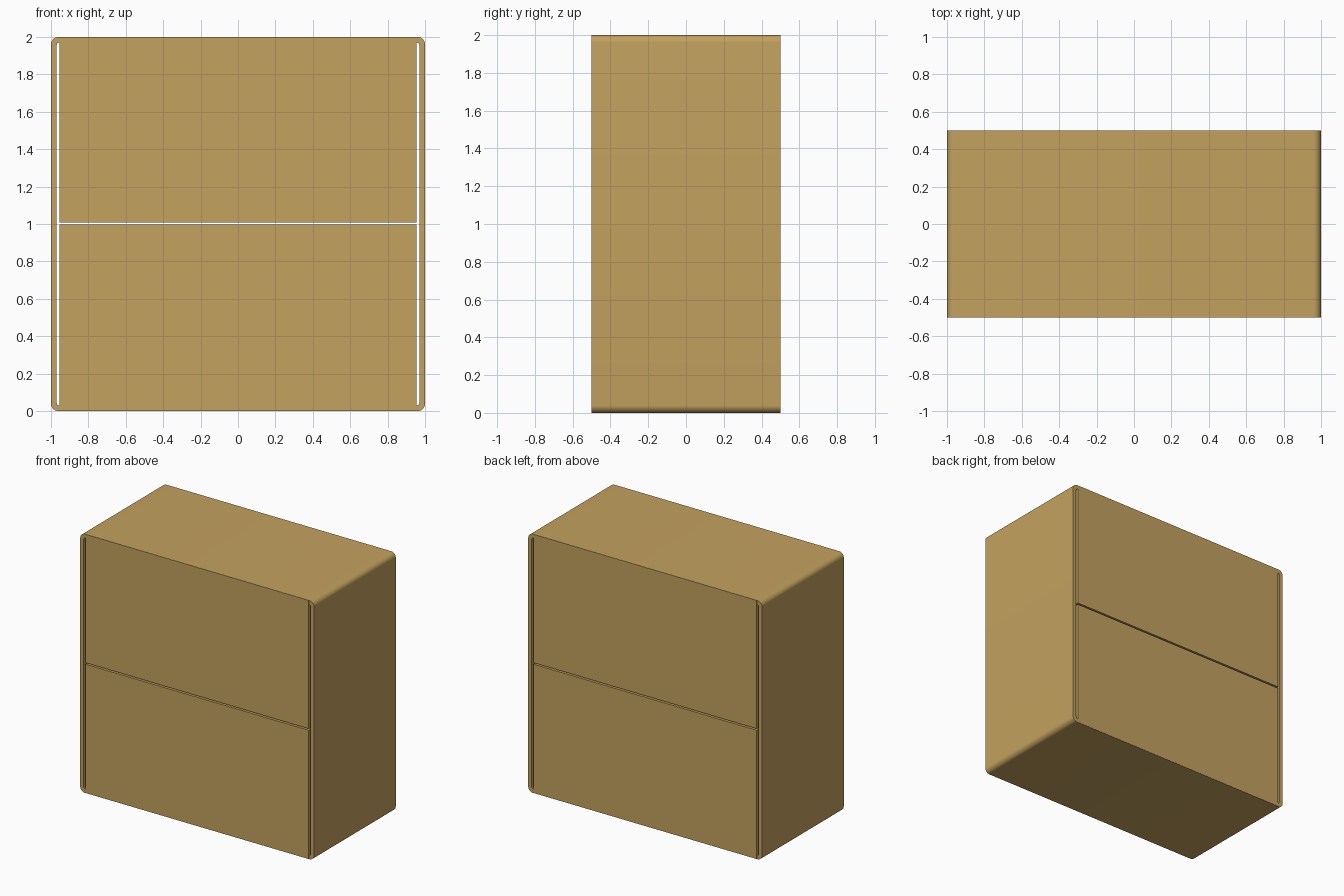
import bpy, bmesh
from math import cos, sin, pi

if "Cube" in bpy.data.objects:
    bpy.data.objects.remove(bpy.data.objects["Cube"])

wood = bpy.data.materials.new("tan_wood")
wood.diffuse_color = (0.55, 0.36, 0.115, 1)
wood.use_nodes = True
wood.node_tree.nodes["Principled BSDF"].inputs["Base Color"].default_value = wood.diffuse_color


def finish(bm, name):
    bmesh.ops.recalc_face_normals(bm, faces=bm.faces)
    mesh = bpy.data.meshes.new(name)
    bm.to_mesh(mesh)
    bm.free()
    ob = bpy.data.objects.new(name, mesh)
    bpy.context.collection.objects.link(ob)
    mesh.materials.append(wood)
    return ob


def rounded_square(half, radius, steps=8):
    pts = []
    for q, (sx, sz) in enumerate([(1, 1), (-1, 1), (-1, -1), (1, -1)]):
        for i in range(steps + 1):
            a = (q + i / steps) * pi / 2
            pts.append((sx * (half - radius) + radius * cos(a),
                        1 + sz * (half - radius) + radius * sin(a)))
    return pts


# Outer shell: a rounded square tube open at front and back
bm = bmesh.new()
depth = 0.499
profiles = [(rounded_square(1.0, 0.04), -depth), (rounded_square(1.0, 0.04), depth),
            (rounded_square(0.97, 0.015), depth), (rounded_square(0.97, 0.015), -depth)]
rings = [[bm.verts.new((x, y, z)) for x, z in pts] for pts, y in profiles]
n = len(rings[0])
for k in range(4):
    a, b = rings[k], rings[(k + 1) % 4]
    for i in range(n):
        j = (i + 1) % n
        bm.faces.new((a[i], a[j], b[j], b[i]))
shell = finish(bm, "outer_shell")
bpy.context.view_layer.objects.active = shell
shell.select_set(True)
bpy.ops.object.shade_smooth_by_angle()

# Two drawers with a narrow gap between them
for name, z0, z1 in [("lower_drawer", 0.001, 0.996), ("upper_drawer", 1.008, 1.999)]:
    bm = bmesh.new()
    bmesh.ops.create_cube(bm, size=1)
    bmesh.ops.scale(bm, vec=(1.91, 1.0, z1 - z0), verts=bm.verts)
    bmesh.ops.translate(bm, vec=(0, 0, (z0 + z1) / 2), verts=bm.verts)
    finish(bm, name)
